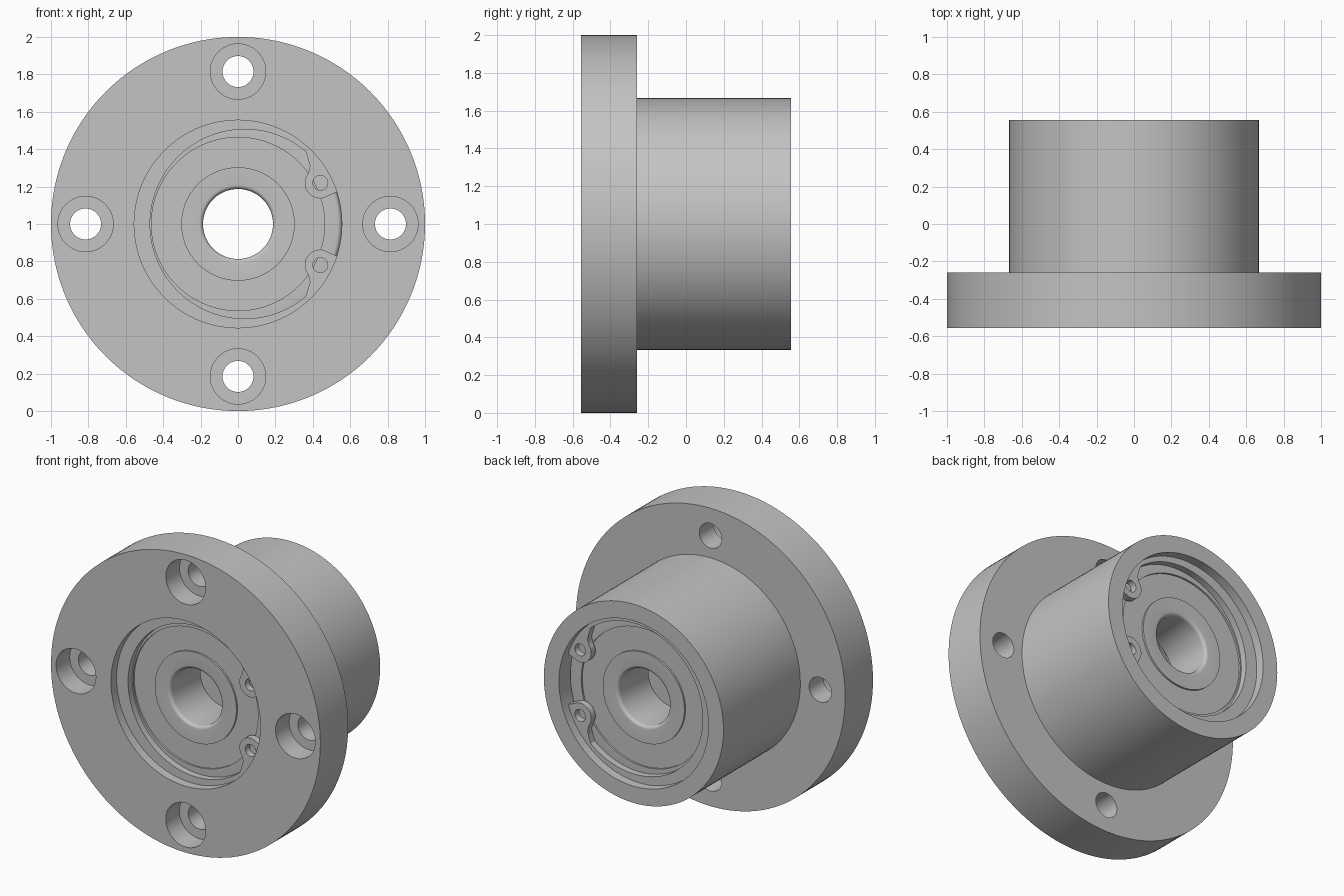
import bpy, bmesh, math
from math import cos, sin, radians, pi
from mathutils import Vector, Matrix

if "Cube" in bpy.data.objects:
    bpy.data.objects.remove(bpy.data.objects["Cube"])

steel = bpy.data.materials.new("plain grey metal")
steel.use_nodes = True
GREY = (0.55, 0.55, 0.55, 1)
steel.diffuse_color = GREY
steel.node_tree.nodes["Principled BSDF"].inputs["Base Color"].default_value = GREY

AXIS = Vector((0, 0, 1))
END, FACE, INNER = 0.555, 0.45, 0.117   # housing end, bearing faces
BORE, SHAFT = 0.555, 0.187


def smooth(obj):
    bpy.ops.object.select_all(action='DESELECT')
    obj.select_set(True)
    bpy.context.view_layer.objects.active = obj
    bpy.ops.object.shade_smooth_by_angle(angle=radians(30))


def lathe(name, profile, segments=128):
    """Spin a closed (radius, y) outline around the horizontal axis."""
    bm = bmesh.new()
    verts = [bm.verts.new((r, y, 1)) for r, y in profile]
    edges = [bm.edges.new((v, verts[i - 1])) for i, v in enumerate(verts)]
    bmesh.ops.spin(bm, geom=verts + edges, cent=AXIS, axis=(0, 1, 0),
                   angle=2 * pi, steps=segments, use_merge=True)
    bmesh.ops.remove_doubles(bm, verts=bm.verts, dist=1e-5)
    bmesh.ops.recalc_face_normals(bm, faces=bm.faces)
    mesh = bpy.data.meshes.new(name)
    bm.to_mesh(mesh)
    bm.free()
    mesh.materials.append(steel)
    obj = bpy.data.objects.new(name, mesh)
    bpy.context.collection.objects.link(obj)
    return obj


def arc(cx, cy, r, start, stop, n):
    return [(cx + r * cos(radians(start + (stop - start) * i / n)),
             cy + r * sin(radians(start + (stop - start) * i / n))) for i in range(n + 1)]


# Flanged housing with a stepped bore
housing = lathe("flanged_housing", [
    (BORE, -END), (1, -END), (1, -0.26), (0.667, -0.26), (0.667, END), (BORE, END),
    (BORE, INNER), (0.48, INNER), (0.48, -INNER), (BORE, -INNER)])


# Counterbored bolt holes
def bolt_cutter(angle):
    bm = bmesh.new()
    turn = Matrix.Rotation(radians(90), 4, 'X')
    place = Vector((0.815 * cos(angle), 0, 1 + 0.815 * sin(angle)))
    profile = [(0, -0.7), (0.148, -0.7), (0.148, -0.41), (0.083, -0.41), (0.083, 0), (0, 0)]
    verts = [bm.verts.new((r, y, 0)) for r, y in profile]
    edges = [bm.edges.new(verts[i:i + 2]) for i in range(len(verts) - 1)]
    bmesh.ops.spin(bm, geom=verts + edges, cent=(0, 0, 0), axis=(0, 1, 0),
                   angle=2 * pi, steps=48, use_merge=True)
    bmesh.ops.remove_doubles(bm, verts=bm.verts, dist=1e-5)
    bmesh.ops.translate(bm, verts=bm.verts, vec=place)
    bmesh.ops.recalc_face_normals(bm, faces=bm.faces)
    mesh = bpy.data.meshes.new("bolt_cutter")
    bm.to_mesh(mesh)
    bm.free()
    mesh.materials.append(steel)
    obj = bpy.data.objects.new("bolt_cutter", mesh)
    bpy.context.collection.objects.link(obj)
    obj.hide_render = True
    return obj


bpy.context.view_layer.objects.active = housing
for i in range(4):
    cutter = bolt_cutter(i * pi / 2)
    cut = housing.modifiers.new("bolt_hole", 'BOOLEAN')
    cut.object, cut.operation, cut.solver = cutter, 'DIFFERENCE', 'EXACT'
    bpy.ops.object.modifier_apply(modifier=cut.name)
    bpy.data.objects.remove(cutter)
smooth(housing)


# Bearings: rounded corners, shield slightly recessed between the two races
def bearing(name, front):
    f, s, back = 0.022, 0.012, front + FACE - INNER
    profile = (arc(SHAFT + f, front + f, f, 180, 270, 5)
               + [(0.303, front), (0.303, front + s), (0.463, front + s), (0.463, front)]
               + arc(BORE - f, front + f, f, 270, 360, 5)
               + arc(BORE - f, back - f, f, 0, 90, 5)
               + [(0.463, back), (0.463, back - s), (0.303, back - s), (0.303, back)]
               + arc(SHAFT + f, back - f, f, 90, 180, 5))
    smooth(lathe(name, profile))


bearing("front_bearing", -FACE)
bearing("back_bearing", INNER)


# Retaining rings: eccentric inner edge, with a drilled lug at each end
def retaining_ring(name, y):
    lug = (0.44, 0.22)
    half = ([(0.533, 0.173)] + arc(*lug, 0.083, -80, -220, 14)
            + [(0.385, 0.31), (0.375, 0.345)] + arc(0.036, 0, 0.506, 50, 180, 40))
    inner = half + [(x, -z) for x, z in reversed(half[:-1])]
    outline = inner + arc(0, 0, 0.56, -18, -342, 110)[1:-1]
    holes = [arc(lug[0], side * lug[1], 0.04, 0, 345, 23) for side in (1, -1)]
    curve = bpy.data.curves.new(name, 'CURVE')
    curve.dimensions, curve.fill_mode, curve.extrude = '2D', 'BOTH', 0.022
    for points in [outline] + holes:
        spline = curve.splines.new('POLY')
        spline.points.add(len(points) - 1)
        for p, (x, z) in zip(spline.points, points):
            p.co = (x, z, 0, 1)
        spline.use_cyclic_u = True
    curve.materials.append(steel)
    obj = bpy.data.objects.new(name, curve)
    bpy.context.collection.objects.link(obj)
    obj.location, obj.rotation_euler = (0, y, 1), (pi / 2, 0, 0)
    bpy.ops.object.select_all(action='DESELECT')
    obj.select_set(True)
    bpy.context.view_layer.objects.active = obj
    bpy.ops.object.convert(target='MESH')
    smooth(bpy.context.view_layer.objects.active)


retaining_ring("front_retaining_ring", -FACE - 0.023)
retaining_ring("back_retaining_ring", FACE + 0.023)
